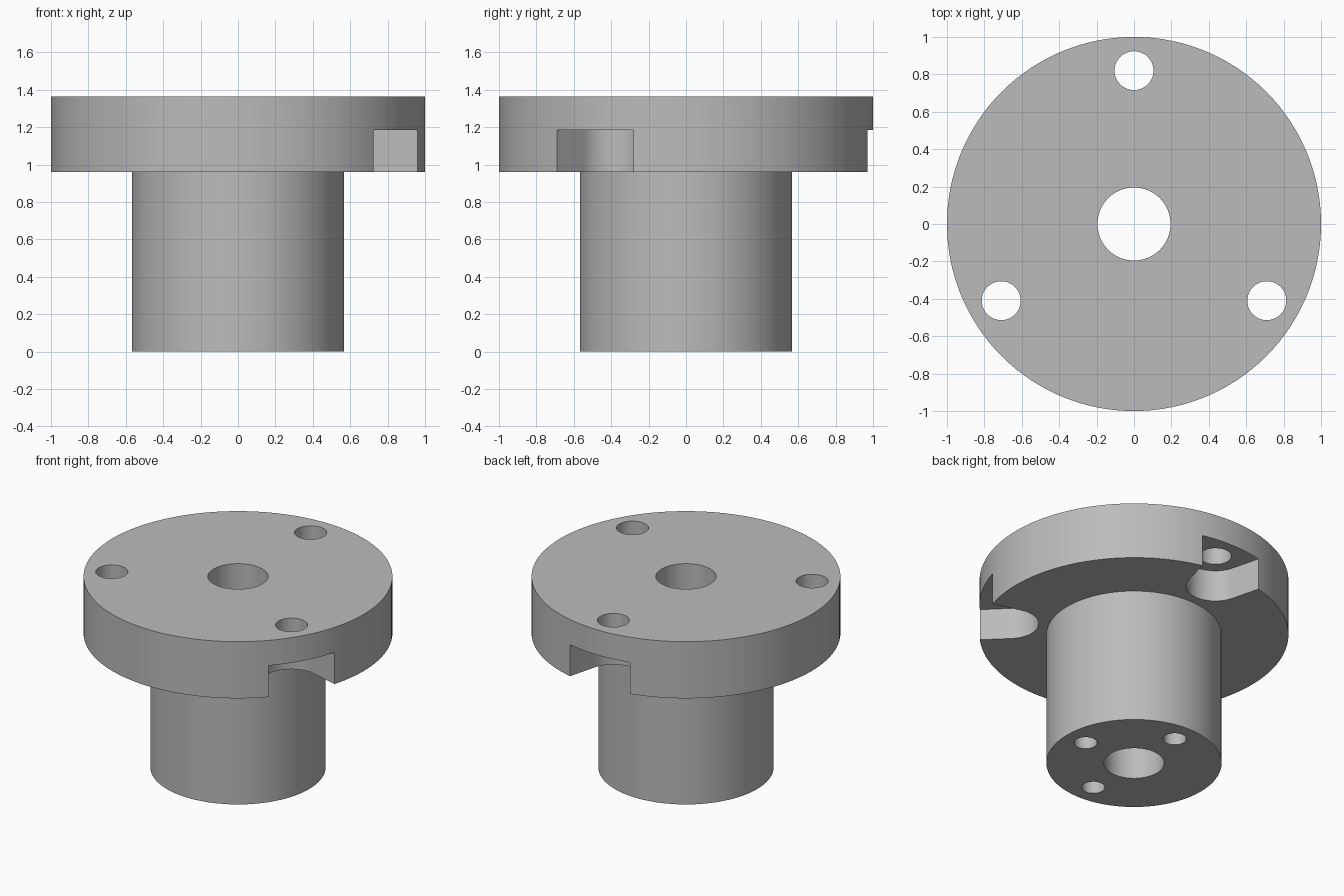
import bpy, bmesh, math
from mathutils import Matrix

if "Cube" in bpy.data.objects:
    bpy.data.objects.remove(bpy.data.objects["Cube"])

HUB_R, FLANGE_R, BORE_R = 0.567, 1.0, 0.195
FLANGE_Z, TOP_Z, SLOT_Z = 0.96, 1.365, 1.185
BOLT_C, BOLT_R = 0.82, 0.104          # flange bolt circle and hole radius
SLOT_R, SLOT_HALF = 0.19, 0.236       # slot inner radius, half width at the rim
SCREW_C, SCREW_R, SCREW_DEPTH = 0.41, 0.075, 0.4
SEG = 128

steel = bpy.data.materials.new("grey steel")
steel.diffuse_color = (0.5, 0.5, 0.5, 1)
steel.use_nodes = True
steel.node_tree.nodes["Principled BSDF"].inputs["Base Color"].default_value = steel.diffuse_color


def make_object(name, bm):
    bmesh.ops.recalc_face_normals(bm, faces=bm.faces)
    mesh = bpy.data.meshes.new(name)
    bm.to_mesh(mesh)
    bm.free()
    mesh.materials.append(steel)
    ob = bpy.data.objects.new(name, mesh)
    bpy.context.collection.objects.link(ob)
    return ob


def prism(name, outline, z0, z1, angle=0.0):
    """Extrude a flat outline from z0 to z1, turned about z."""
    bm = bmesh.new()
    face = bm.faces.new([bm.verts.new((x, y, z0)) for x, y in outline])
    ext = bmesh.ops.extrude_face_region(bm, geom=[face])
    verts = [g for g in ext["geom"] if isinstance(g, bmesh.types.BMVert)]
    bmesh.ops.translate(bm, vec=(0, 0, z1 - z0), verts=verts)
    bm.transform(Matrix.Rotation(angle, 4, "Z"))
    return make_object(name, bm)


def circle(cx, r, n=48):
    return [(cx + r * math.cos(2 * math.pi * i / n),
             r * math.sin(2 * math.pi * i / n)) for i in range(n)]


def slot_outline():
    """Round inner end around the bolt hole, sides flaring out past the rim."""
    rim = math.sqrt(FLANGE_R ** 2 - SLOT_HALF ** 2)
    dx, dy = rim - BOLT_C, SLOT_HALF
    a = math.atan2(dy, dx) + math.acos(SLOT_R / math.hypot(dx, dy))
    n = 32
    arc = []
    for i in range(n + 1):
        t = a + (2 * math.pi - 2 * a) * i / n
        arc.append((BOLT_C + SLOT_R * math.cos(t), SLOT_R * math.sin(t)))
    y_out = SLOT_HALF + (1.2 - rim) * math.tan(a - math.pi / 2)
    return arc + [(1.2, -y_out), (1.2, y_out)]


# flanged hub: revolved profile with the centre bore
bm = bmesh.new()
profile = [(BORE_R, 0), (HUB_R, 0), (HUB_R, FLANGE_Z), (FLANGE_R, FLANGE_Z),
           (FLANGE_R, TOP_Z), (BORE_R, TOP_Z)]
vs = [bm.verts.new((r, 0, z)) for r, z in profile]
edges = [bm.edges.new((vs[i], vs[(i + 1) % len(vs)])) for i in range(len(vs))]
bmesh.ops.spin(bm, geom=vs + edges, cent=(0, 0, 0), axis=(0, 0, 1),
               angle=2 * math.pi, steps=SEG, use_merge=False)
bmesh.ops.remove_doubles(bm, verts=bm.verts, dist=1e-4)
body = make_object("flanged_hub", bm)

# cutters: flange bolt holes with open slots, blind screw holes in the hub end
cutters = []
for deg in (90, 210, 330):
    a = math.radians(deg)
    cutters.append(prism("bolt_hole_cutter", circle(BOLT_C, BOLT_R), 0.8, 1.5, a))
    cutters.append(prism("slot_cutter", slot_outline(), 0.9, SLOT_Z, a))
for k in range(4):
    cutters.append(prism("screw_hole_cutter", circle(SCREW_C, SCREW_R, 32),
                         -0.1, SCREW_DEPTH, k * math.pi / 2))

bpy.context.view_layer.objects.active = body
body.select_set(True)
for c in cutters:
    mod = body.modifiers.new("cut", "BOOLEAN")
    mod.operation, mod.solver, mod.object = "DIFFERENCE", "EXACT", c
    bpy.ops.object.modifier_apply(modifier=mod.name)
    bpy.data.objects.remove(c)

bpy.ops.object.shade_smooth_by_angle(angle=math.radians(25))
